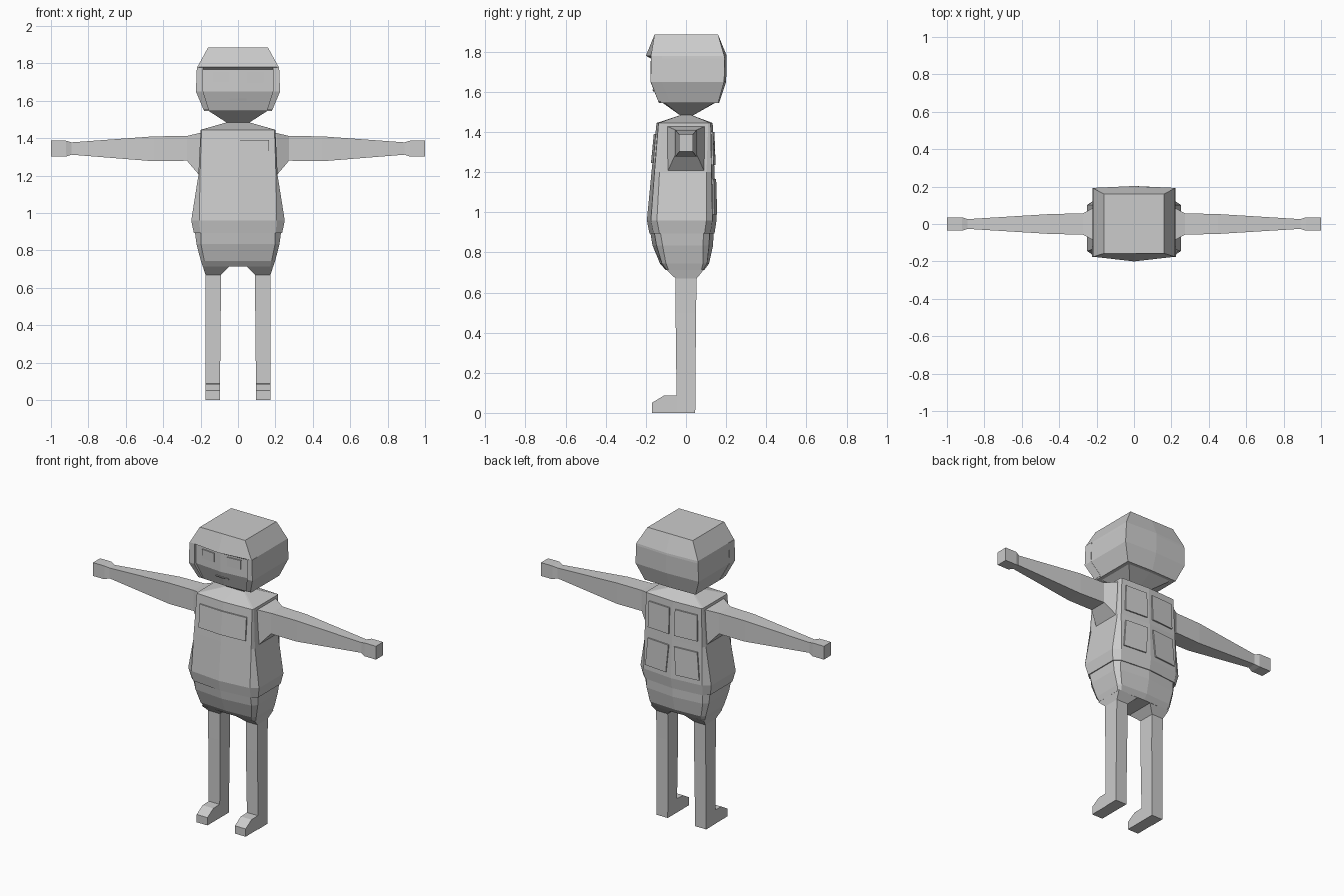
import bpy, bmesh

if "Cube" in bpy.data.objects:
    bpy.data.objects.remove(bpy.data.objects["Cube"])

grey = bpy.data.materials.new("plain_grey")
grey.diffuse_color = (0.6, 0.6, 0.6, 1)
grey.use_nodes = True
grey.node_tree.nodes["Principled BSDF"].inputs["Base Color"].default_value = grey.diffuse_color


def finish(name, bm):
    bmesh.ops.recalc_face_normals(bm, faces=bm.faces)
    me = bpy.data.meshes.new(name)
    bm.to_mesh(me)
    bm.free()
    me.materials.append(grey)
    ob = bpy.data.objects.new(name, me)
    bpy.context.collection.objects.link(ob)
    return ob


def loft(name, rings, mirror=False):
    """Skin closed rings of points and cap both ends."""
    bm = bmesh.new()
    loops = [[bm.verts.new(p) for p in r] for r in rings]
    n = len(rings[0])
    for a, b in zip(loops, loops[1:]):
        for i in range(n):
            j = (i + 1) % n
            bm.faces.new((a[i], a[j], b[j], b[i]))
    bm.faces.new(loops[0])
    bm.faces.new(loops[-1])
    ob = finish(name, bm)
    if mirror:
        ob.modifiers.new("mirror", 'MIRROR').use_clip = False
    return ob


def section(z, hx, cx, yf, yb, bow, ch):
    """Bowed front and back, chamfered corners."""
    right = [(0, yf), (cx, yf + bow), (hx, yf + bow + ch),
             (hx, yb - bow - ch), (cx, yb - bow), (0, yb)]
    left = [(-x, y) for x, y in right[-2:0:-1]]
    return [(x, y, z) for x, y in right + left]


def rect(z, x0, x1, y0, y1):
    return [(x0, y0, z), (x1, y0, z), (x1, y1, z), (x0, y1, z)]


def head_ring(z, hx, yf, yb, bow):
    return [(0, yf, z), (hx, yf + bow, z), (hx, yb - bow * .5, z),
            (0, yb, z), (-hx, yb - bow * .5, z), (-hx, yf + bow, z)]


# Head with brim, face and tapering underside
loft("head", [head_ring(1.885, .16, -.157, .16, 0),
              head_ring(1.78, .218, -.2, .203, .025),
              head_ring(1.767, .219, -.175, .203, .02),
              head_ring(1.65, .223, -.177, .2, .02),
              head_ring(1.545, .18, -.135, .165, .01)])
loft("neck", [head_ring(1.548, .16, -.12, .15, .01),
              head_ring(1.48, .055, -.025, .03, 0)])

# Side rims of the hood, framing the face
loft("hood_rim", [rect(1.78, .186, .22, -.175, -.12),
                  rect(1.65, .186, .225, -.176, -.12),
                  rect(1.552, .155, .184, -.138, -.08)], True)


def face_y(x, z):
    y = -.176 if z > 1.65 else -.177 + (1.65 - z) * .4
    return y + .02 * x / .22


def face_plate(name, x0, x1, z0, z1, mirror):
    def layer(d):
        return [(x, face_y(abs(x), z) + d, z)
                for x, z in ((x0, z0), (x1, z0), (x1, z1), (x0, z1))]
    loft(name, [layer(-.006), layer(.003)], mirror)


face_plate("eye", .047, .137, 1.697, 1.755, True)
face_plate("mouth", 0, .045, 1.603, 1.612, True)

# Shirt and hips
loft("shirt", [section(1.485, .06, .055, -.025, .025, 0, .004),
               section(1.445, .2, .195, -.147, .133, .01, .012),
               section(1.2, .212, .203, -.172, .142, .015, .025),
               section(.96, .25, .207, -.195, .152, .02, .03),
               section(.893, .236, .202, -.182, .142, .02, .03)])
loft("hips", [section(.895, .23, .198, -.177, .137, .02, .03),
              section(.835, .222, .198, -.167, .135, .02, .03),
              section(.745, .199, .18, -.13, .115, .01, .02),
              section(.713, .188, .17, -.102, .092, .005, .01)])

# Legs and shoes
loft("leg", [rect(.715, .045, .188, -.1, .09),
             rect(.67, .092, .174, -.052, .053),
             rect(.5, .092, .174, -.052, .05),
             rect(0, .097, .175, -.046, .046)], True)
shoe = [(-.17, 0), (-.17, .05), (-.11, .086), (-.04, .088), (-.04, 0)]
loft("shoe", [[(x, y, z) for y, z in shoe] for x in (.097, .173)], True)


# Arms ending in square hands
def arm_ring(x, hy, z0, z1):
    return [(x, -hy, z0), (x, hy, z0), (x, hy, z1), (x, -hy, z1)]


loft("arm", [arm_ring(.17, .095, 1.185, 1.428),
             arm_ring(.205, .093, 1.2, 1.428),
             arm_ring(.273, .057, 1.28, 1.412),
             arm_ring(.45, .053, 1.277, 1.41),
             arm_ring(.89, .026, 1.312, 1.378),
             arm_ring(.92, .036, 1.302, 1.387),
             arm_ring(1.0, .036, 1.302, 1.387)], True)


# Thin panels following the bowed shirt
def shirt_y(x, z, side):
    t = (1.445 - z) / .485
    bow = (.01 + .01 * t) * x / .2
    return -.147 - .048 * t + bow if side < 0 else .133 + .019 * t - bow


def shirt_panel(name, corners, side):
    def layer(d):
        return [(x, shirt_y(x, z, side) + side * d, z) for x, z in corners]
    loft(name, [layer(.008), layer(-.008)], True)


shirt_panel("chest_panel", [(0, 1.245), (.165, 1.245), (.165, 1.39), (0, 1.39)], -1)
shirt_panel("upper_back_panel", [(.02, 1.235), (.175, 1.235), (.17, 1.4), (.02, 1.4)], 1)
shirt_panel("lower_back_panel", [(.035, .99), (.19, .99), (.175, 1.165), (.02, 1.165)], 1)
